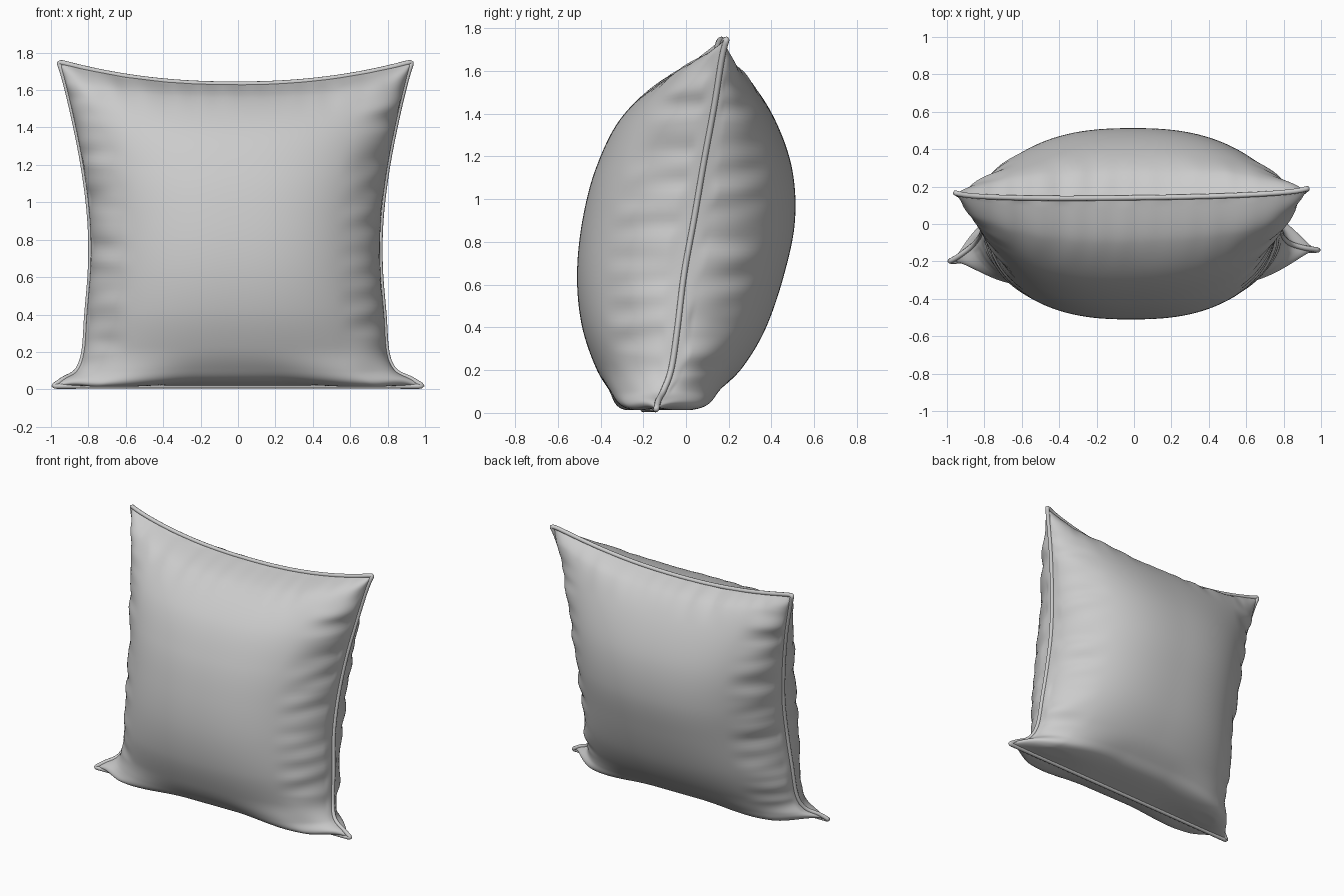
import bpy, bmesh, math
from mathutils import Vector, noise

if "Cube" in bpy.data.objects:
    bpy.data.objects.remove(bpy.data.objects["Cube"], do_unlink=True)

NU, NV = 130, 140

# Rows from bottom to top: side seam (x, y, z), front (y, z), back (y, z)
ROWS = [
    (.99, -.17, .016, -.17, .018, -.17, .018),
    (.93, -.15, .055, -.295, .048, .06, .046),
    (.85, -.11, .10, -.365, .115, .165, .115),
    (.81, -.07, .2, -.43, .23, .27, .22),
    (.795, -.04, .4, -.49, .42, .375, .4),
    (.775, -.01, .65, -.51, .65, .46, .65),
    (.778, .035, .9, -.485, .9, .51, .9),
    (.81, .08, 1.17, -.42, 1.15, .495, 1.15),
    (.862, .128, 1.44, -.30, 1.385, .41, 1.385),
    (.915, .16, 1.66, -.1, 1.56, .29, 1.555),
    (.945, .18, 1.752, .14, 1.632, .14, 1.632),
]


def row_at(t):
    """Smooth spline through the rows, t from 0 to 1."""
    s = t * (len(ROWS) - 1)
    i = min(int(s), len(ROWS) - 2)
    f = s - i
    a, b, c, d = (ROWS[max(0, min(len(ROWS) - 1, i + k))] for k in (-1, 0, 1, 2))
    return [q + f * (r - p) / 2 + f * f * (p - 2.5 * q + 2 * r - w / 2)
            + f ** 3 * (1.5 * (q - r) + (w - p) / 2) for p, q, r, w in zip(a, b, c, d)]


def ramp(x, lo, hi):
    x = max(0, min(1, (x - lo) / (hi - lo)))
    return x * x * (3 - 2 * x)


def fullness(u, power, root):
    return max(0, 1 - abs(u) ** power) ** root


def panel_point(u, t, side):
    """Point on the front (side -1) or back (side 1) panel."""
    sx, sy, sz, fy, fz, by, bz = row_at(t)
    cy, cz = (fy, fz) if side < 0 else (by, bz)
    # Rounded across the middle, with flattened ears low down and peaked top corners
    low, high = 1 - ramp(t, .05, .3), ramp(t, .75, 1)
    wy = fullness(u, 2.5 + 2.2 * low, .52 + .14 * low)
    wz = fullness(u, 2.5 - .3 * high, .52 + .48 * high)
    p = Vector((u * sx - .014 * ramp(t, 0, .3), sy + wy * (cy - sy), sz + wz * (cz - sz)))
    p.y += u * (.03 * (1 - ramp(t, 0, .25)) + .012 * t ** 4)
    # Lower corners sag to the ground and push outward
    sag = ramp(abs(u), .2, .72) * (1 - ramp(abs(u), .76, .98)) * ramp(t, 0, .08) * (1 - ramp(t, .1, .3))
    p.z -= .025 * sag
    p.y += side * .02 * sag
    # Gathers running in from the side seams and from the top seam
    edge = ramp(abs(u), .68, .93) * (1 - ramp(abs(u), .985, 1)) * (1 - ramp(t, .85, 1))
    edge *= ramp(t, .05, .2)
    fold = noise.noise(Vector((u * 1.5, side * 3 + p.y * 1.5, p.z * 11)))
    p.x += math.copysign(.012, u) * edge * fold
    p.y += side * .016 * edge * fold
    top = ramp(t, .82, .94) * (1 - ramp(t, .97, 1)) * (1 - ramp(abs(u), .8, 1))
    pleat = noise.noise(Vector((p.x * 9, side * 5, t * 3)))
    p.y += side * .016 * top * pleat
    p.z += .005 * top * pleat
    p.z = max(p.z, .014)
    return p


def grid_u(i):
    return math.sin((i / NU - .5) * math.pi)


def grid_t(j):
    return (1 - math.cos(math.pi * j / NV)) * .25 + j / NV * .5


def fabric(name, value):
    m = bpy.data.materials.new(name)
    m.use_nodes = True
    m.diffuse_color = (value, value, value, 1)
    m.node_tree.nodes["Principled BSDF"].inputs["Base Color"].default_value = m.diffuse_color
    return m


cloth = fabric("grey cloth", .6)

# Stuffed body: two panels welded along the seam
bm = bmesh.new()
for side in (-1, 1):
    grid = [[bm.verts.new(panel_point(grid_u(i), grid_t(j), side)) for i in range(NU + 1)]
            for j in range(NV + 1)]
    for j in range(NV):
        for i in range(NU):
            quad = [grid[j][i], grid[j][i + 1], grid[j + 1][i + 1], grid[j + 1][i]]
            bm.faces.new(quad if side < 0 else quad[::-1])
rim = [v for v in bm.verts if v.is_boundary]
bmesh.ops.remove_doubles(bm, verts=rim, dist=.0002)
bmesh.ops.recalc_face_normals(bm, faces=bm.faces[:])
mesh = bpy.data.meshes.new("cushion_body")
bm.to_mesh(mesh)
bm.free()
mesh.shade_smooth()
mesh.materials.append(cloth)
body = bpy.data.objects.new("cushion_body", mesh)
bpy.context.collection.objects.link(body)

# Piping cord following the seam all the way round
us = [i / 40 - 1 for i in range(80)]
ts = [i / 80 for i in range(80)]
path = [panel_point(u, 0, -1) for u in us] + [panel_point(1, t, -1) for t in ts]
path += [panel_point(-u, 1, -1) for u in us] + [panel_point(-1, 1 - t, -1) for t in ts]
for _ in range(2):
    path = [(path[k - 1] + path[k] * 2 + path[(k + 1) % len(path)]) / 4 for k in range(len(path))]

curve = bpy.data.curves.new("piping", "CURVE")
curve.dimensions = "3D"
curve.bevel_depth = .014
curve.bevel_resolution = 3
spline = curve.splines.new("POLY")
spline.points.add(len(path) - 1)
for point, p in zip(spline.points, path):
    point.co = (p.x, p.y, max(p.z, .014), 1)
spline.use_cyclic_u = True
spline.use_smooth = True
curve.materials.append(cloth)
piping = bpy.data.objects.new("piping", curve)
bpy.context.collection.objects.link(piping)
